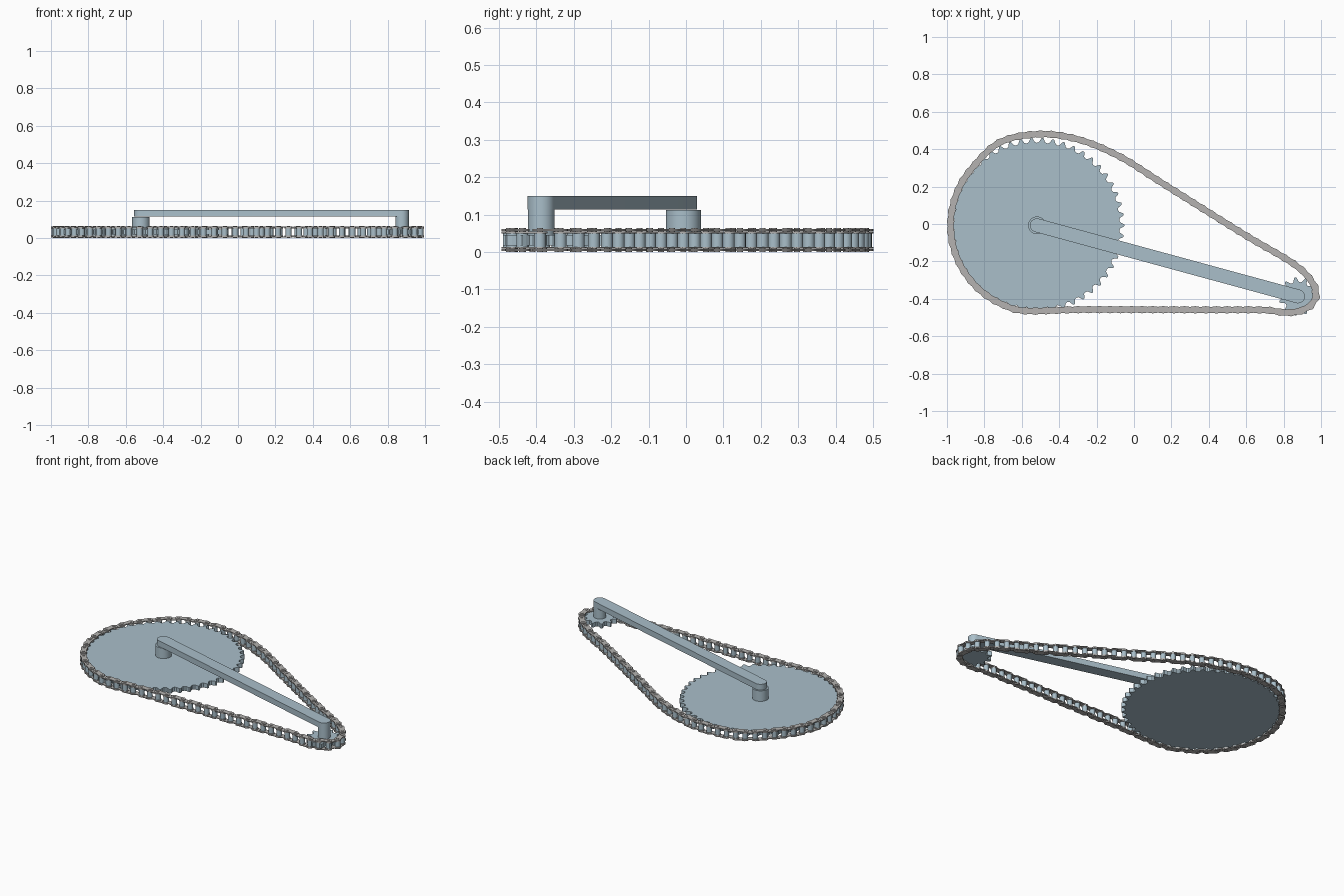
import bpy, bmesh
from math import pi, cos, sin, atan2, radians
from mathutils import Vector

cube = bpy.data.objects.get("Cube")
if cube:
    bpy.data.objects.remove(cube)


def material(name, rgb):
    m = bpy.data.materials.new(name)
    m.use_nodes = True
    m.diffuse_color = (*rgb, 1)
    m.node_tree.nodes["Principled BSDF"].inputs["Base Color"].default_value = (*rgb, 1)
    return m


steel = material("blue steel", (0.40, 0.52, 0.59))
plate_grey = material("plate grey", (0.46, 0.45, 0.44))

BIG = Vector((-0.519, -0.007))
SMALL = Vector((0.877, -0.387))


def prism(bm, outline, z0, z1):
    """Extrude a closed 2D outline between two heights."""
    low = [bm.verts.new((x, y, z0)) for x, y in outline]
    high = [bm.verts.new((x, y, z1)) for x, y in outline]
    bm.faces.new(low[::-1])
    bm.faces.new(high)
    n = len(low)
    for i in range(n):
        j = (i + 1) % n
        bm.faces.new((low[i], low[j], high[j], high[i]))


def arc(centre, radius, start, end, steps):
    return [(centre[0] + radius * cos(start + (end - start) * i / steps),
             centre[1] + radius * sin(start + (end - start) * i / steps))
            for i in range(steps + 1)]


def circle(centre, radius, sides):
    return arc(centre, radius, 0, 2 * pi, sides)[:-1]


def capsule(a, b, radius, steps, waist=None):
    """Rounded bar from a to b; a waist value pinches its middle."""
    a, b = Vector(a), Vector(b)
    d = atan2(b.y - a.y, b.x - a.x)
    side = Vector((-sin(d), cos(d)))
    over = radians(25) if waist else 0
    mid = (a + b) / 2
    pts = arc(b, radius, d - pi / 2 - over, d + pi / 2 + over, steps)
    if waist:
        pts.append(tuple(mid + side * waist))
    pts += arc(a, radius, d + pi / 2 - over, d + 3 * pi / 2 + over, steps)
    if waist:
        pts.append(tuple(mid - side * waist))
    return pts


def build(name, mat, parts, smooth=True):
    bm = bmesh.new()
    for outline, z0, z1 in parts:
        prism(bm, outline, z0, z1)
    me = bpy.data.meshes.new(name)
    bm.to_mesh(me)
    bm.free()
    me.materials.append(mat)
    ob = bpy.data.objects.new(name, me)
    bpy.context.collection.objects.link(ob)
    if smooth:
        bpy.ops.object.select_all(action="DESELECT")
        ob.select_set(True)
        bpy.context.view_layer.objects.active = ob
        bpy.ops.object.shade_smooth_by_angle(angle=radians(30))
    return ob


def sprocket(centre, teeth, tip, root):
    """Toothed outline: narrow tips between rounded roller seats."""
    pts = []
    profile = ((-0.08, tip), (0.08, tip), (0.2, tip * 0.55 + root * 0.45),
               (0.3, root + 0.004), (0.5, root), (0.7, root + 0.004),
               (0.8, tip * 0.55 + root * 0.45))
    for t in range(teeth):
        for u, r in profile:
            a = 2 * pi * (t + u) / teeth
            pts.append((centre.x + r * cos(a), centre.y + r * sin(a)))
    return pts


# Sprockets
build("large_sprocket", steel, [(sprocket(BIG, 50, 0.467, 0.441), 0.018, 0.046)], False)
build("small_sprocket", steel, [(sprocket(SMALL, 11, 0.103, 0.076), 0.018, 0.046)], False)

# Axles and connecting arm
build("large_hub", steel, [(circle(BIG, 0.047, 48), 0.046, 0.113)])
build("small_hub", steel, [(circle(SMALL, 0.036, 48), 0.046, 0.115)])
build("connecting_arm", steel, [(capsule(BIG, SMALL, 0.037, 20), 0.114, 0.15)])

# Chain path: wrapped left side, slack upper run, small wrap, straight lower run
path = arc(BIG, 0.462, radians(262), radians(140), 8)
path += [(-0.72, 0.436), (-0.503, 0.481), (-0.29, 0.45), (-0.075, 0.36), (0.14, 0.225),
         (0.35, 0.093), (0.62, -0.075), (0.835, -0.2), (0.93, -0.28), (0.975, -0.36),
         (0.958, -0.425), (0.89, -0.465), (0.805, -0.474), (0.70, -0.46),
         (0.4, -0.459), (0.03, -0.458), (-0.3, -0.458)]
path = [Vector(p) for p in path]


def catmull(p0, p1, p2, p3, t):
    return 0.5 * (2 * p1 + (p2 - p0) * t + (2 * p0 - 5 * p1 + 4 * p2 - p3) * t * t
                  + (3 * p1 - p0 - 3 * p2 + p3) * t ** 3)


n = len(path)
fine = [catmull(path[i - 1], path[i], path[(i + 1) % n], path[(i + 2) % n], k / 40)
        for i in range(n) for k in range(40)]
fine.append(fine[0])
lengths = [0.0]
for a, b in zip(fine, fine[1:]):
    lengths.append(lengths[-1] + (b - a).length)

# Evenly spaced pin positions
LINKS = 84
joints, k = [], 0
for i in range(LINKS):
    target = lengths[-1] * i / LINKS
    while lengths[k + 1] < target:
        k += 1
    f = (target - lengths[k]) / (lengths[k + 1] - lengths[k])
    joints.append(fine[k].lerp(fine[k + 1], f))

# Chain: alternating inner and outer plate pairs, rollers and pins
inner, outer = [], []
for i in range(LINKS):
    outline = capsule(joints[i], joints[(i + 1) % LINKS], 0.02, 8, 0.0155)
    if i % 2:
        outer += [(outline, 0.003, 0.008), (outline, 0.056, 0.061)]
    else:
        inner += [(outline, 0.009, 0.014), (outline, 0.050, 0.055)]
build("chain_inner_plates", plate_grey, inner)
build("chain_outer_plates", plate_grey, outer)
build("chain_rollers", steel, [(circle(p, 0.016, 16), 0.014, 0.050) for p in joints])
build("chain_pins", plate_grey, [(circle(p, 0.008, 12), 0.0, 0.064) for p in joints])
